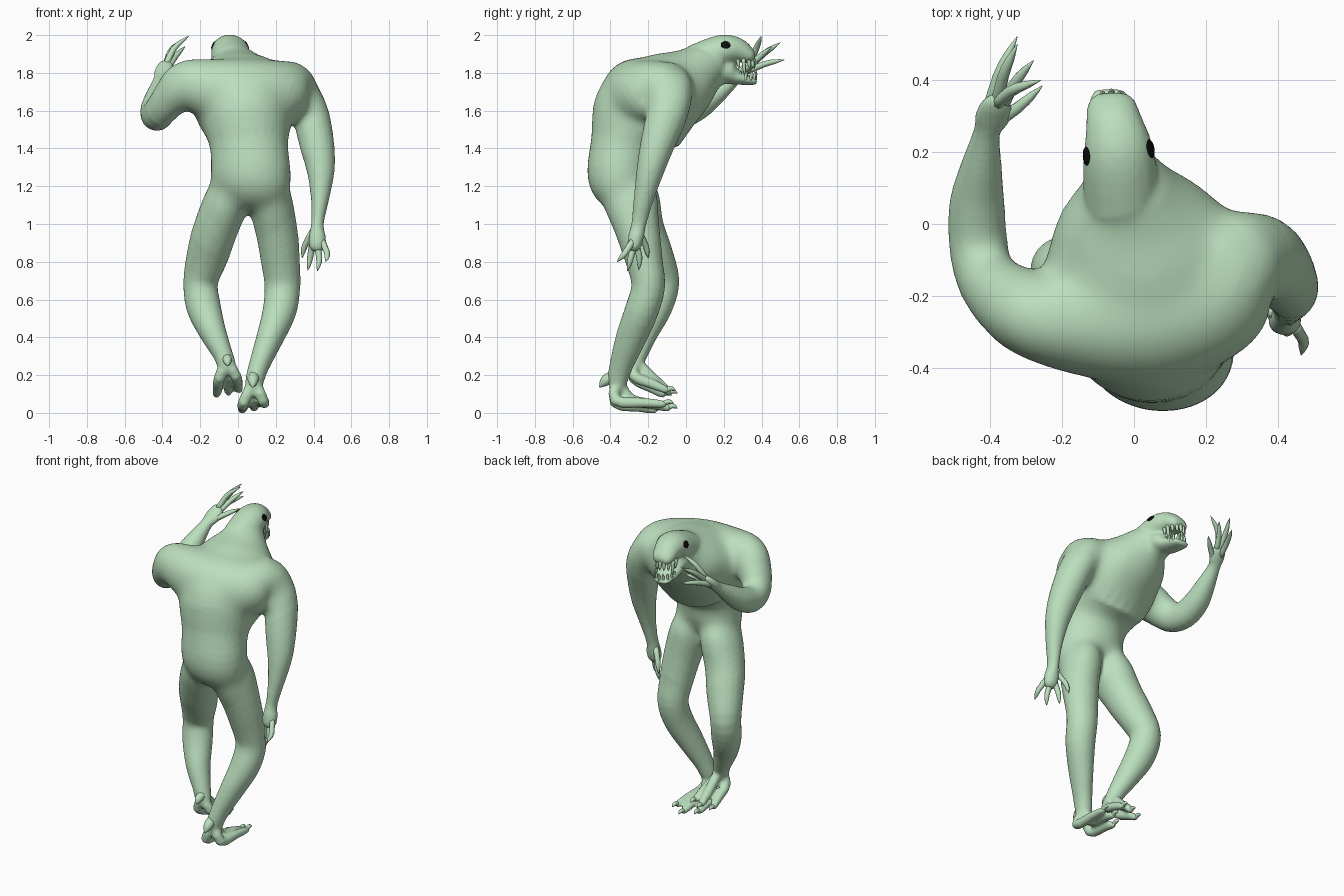
import bpy, bmesh, math
from mathutils import Vector, Matrix


def material(name, rgb):
    m = bpy.data.materials.new(name)
    m.diffuse_color = (*rgb, 1)
    return m


SKIN = material("pale green", (0.50, 0.74, 0.51))
BLACK = material("black", (0.004, 0.004, 0.004))


def finish(bm, name, mat):
    me = bpy.data.meshes.new(name)
    bmesh.ops.recalc_face_normals(bm, faces=bm.faces[:])
    for f in bm.faces:
        f.smooth = True
    bm.to_mesh(me)
    bm.free()
    me.materials.append(mat)
    ob = bpy.data.objects.new(name, me)
    bpy.context.collection.objects.link(ob)
    return ob


def spline(pts, n):
    """Catmull-Rom through tuples of equal length."""
    V = [Vector(p) for p in pts]
    out = []
    for i in range(len(V) - 1):
        a, b, c, d = V[max(i - 1, 0)], V[i], V[i + 1], V[min(i + 2, len(V) - 1)]
        for k in range(n):
            t = k / n
            out.append(0.5 * (2 * b + (c - a) * t + (2 * a - 5 * b + 4 * c - d) * t * t
                              + (3 * b - a - 3 * c + d) * t ** 3))
    return out + [V[-1]]


def tube(bm, pts, sides=18, n=3):
    """Oval tube; each point is x, y, z, half width, half depth, yaw in degrees."""
    S = spline([tuple(p) + (0,) * (6 - len(p)) for p in pts], n)
    rings = []
    for i, s in enumerate(S):
        c = Vector(s[:3])
        t = (Vector(S[min(i + 1, len(S) - 1)][:3]) - Vector(S[max(i - 1, 0)][:3])).normalized()
        yaw = math.radians(s[5])
        u = Vector((math.cos(yaw), math.sin(yaw), 0))
        u = (u - t * u.dot(t)).normalized()
        v = t.cross(u)
        rings.append([bm.verts.new(c + u * s[3] * math.cos(a) + v * s[4] * math.sin(a))
                      for a in (2 * math.pi * k / sides for k in range(sides))])
    for r, q in zip(rings, rings[1:]):
        for k in range(sides):
            j = (k + 1) % sides
            bm.faces.new((r[k], r[j], q[j], q[k]))
    bm.faces.new(rings[0][::-1])
    bm.faces.new(rings[-1])


def spike(bm, base, tip, r, bend=(0, 0, 0)):
    """Finger, claw or tooth: a bent tube tapering to a point."""
    a, b = Vector(base), Vector(tip)
    m = a.lerp(b, 0.5) + Vector(bend)
    k = a.lerp(b, 0.78) + Vector(bend) * 0.6
    tube(bm, [(*a, r, r), (*m, r * .9, r * .9), (*k, r * .65, r * .65), (*b, r * .06, r * .06)], 8, 2)


body = bmesh.new()
# hunched torso, twisted from pelvis to shoulders
tube(body, [
    (0.055, -0.30, 1.10, .06, .05, -8), (0.06, -0.325, 1.15, .19, .13, -12),
    (0.068, -0.345, 1.25, .218, .18, -12), (0.058, -0.322, 1.42, .208, .185, -5),
    (0.045, -0.25, 1.57, .255, .265, 4), (0.03, -0.12, 1.68, .29, .235, 14),
    (0.0, 0.0, 1.755, .24, .185, 18), (-0.02, 0.10, 1.83, .14, .13, 12),
    (-0.035, 0.17, 1.87, .09, .09, 8)], 28)
# shoulder girdle across the upper back
tube(body, [
    (-0.34, -0.22, 1.70, .10, .11, 90), (-0.27, -0.26, 1.74, .125, .135, 90),
    (-0.14, -0.265, 1.715, .165, .165, 90), (0.04, -0.25, 1.69, .20, .19, 90),
    (0.20, -0.20, 1.69, .19, .18, 90), (0.29, -0.12, 1.72, .15, .145, 90),
    (0.36, -0.08, 1.67, .08, .09, 90)], 24)
# skull with snout, and lower jaw
tube(body, [
    (-0.03, 0.05, 1.85, .11, .10), (-0.04, 0.16, 1.905, .103, .09),
    (-0.045, 0.22, 1.923, .095, .08), (-0.055, 0.28, 1.916, .08, .066),
    (-0.065, 0.34, 1.888, .066, .04), (-0.067, 0.362, 1.88, .04, .02)])
tube(body, [
    (-0.03, 0.08, 1.78, .10, .08), (-0.045, 0.20, 1.81, .09, .072),
    (-0.056, 0.245, 1.785, .08, .048), (-0.07, 0.35, 1.757, .057, .022),
    (-0.072, 0.376, 1.757, .035, .014)])
# hanging arm
tube(body, [
    (0.14, -0.12, 1.70, .06, .06), (0.25, -0.095, 1.755, .10, .12),
    (0.335, -0.085, 1.68, .105, .125), (0.385, -0.105, 1.57, .10, .11),
    (0.42, -0.155, 1.41, .091, .09), (0.437, -0.19, 1.28, .075, .073),
    (0.432, -0.225, 1.13, .05, .053), (0.42, -0.25, 1.0, .034, .04),
    (0.42, -0.265, 0.93, .046, .042), (0.42, -0.275, 0.88, .044, .036), (0.42, -0.278, 0.855, .025, .02)])
# raised arm
tube(body, [
    (-0.10, -0.25, 1.72, .06, .06), (-0.25, -0.265, 1.755, .11, .12),
    (-0.335, -0.225, 1.69, .11, .12), (-0.41, -0.15, 1.60, .085, .095),
    (-0.434, -0.05, 1.578, .082, .083), (-0.437, 0.06, 1.62, .077, .073),
    (-0.425, 0.16, 1.69, .058, .056), (-0.41, 0.255, 1.765, .038, .034),
    (-0.395, 0.295, 1.80, .05, .03), (-0.383, 0.33, 1.835, .046, .026), (-0.375, 0.352, 1.86, .028, .016)])
# planted leg and forward bent leg
tube(body, [
    (0.15, -0.32, 1.30, .05, .07), (0.165, -0.30, 1.16, .115, .15), (0.20, -0.26, 0.98, .116, .125),
    (0.225, -0.22, 0.80, .103, .098), (0.235, -0.20, 0.67, .095, .09),
    (0.22, -0.235, 0.54, .09, .09), (0.17, -0.29, 0.40, .073, .082),
    (0.115, -0.34, 0.26, .056, .064), (0.09, -0.36, 0.18, .05, .055),
    (0.083, -0.362, 0.125, .045, .04)])
tube(body, [
    (-0.03, -0.31, 1.30, .05, .07), (-0.05, -0.29, 1.16, .118, .15), (-0.115, -0.24, 0.98, .122, .128),
    (-0.165, -0.17, 0.82, .11, .108), (-0.198, -0.13, 0.69, .092, .096),
    (-0.182, -0.16, 0.56, .092, .088), (-0.135, -0.22, 0.43, .073, .075),
    (-0.08, -0.26, 0.31, .053, .056), (-0.06, -0.275, 0.25, .05, .045), (-0.055, -0.27, 0.22, .04, .035)])
# forked feet: each toe drops from the ankle, runs forward and ends in a claw
FEET = [
    ((0.085, -0.36, 0.18), [(0.03, -0.375, 0.055), (0.132, -0.375, 0.065)],
     [(0.022, -0.15, 0.012), (0.085, -0.08, 0.022), (0.145, -0.10, 0.045)]),
    ((-0.06, -0.275, 0.28), [(-0.098, -0.275, 0.185), (-0.012, -0.275, 0.195)],
     [(-0.115, -0.11, 0.09), (-0.05, -0.08, 0.10), (0.006, -0.09, 0.115)])]
for ankle, heels, tips in FEET:
    for i, tip in enumerate(tips):
        heel = Vector(heels[0]).lerp(Vector(heels[1]), i / 2)
        if i == 1:
            heel += Vector((0, .075, .015))
        toe = heel.lerp(Vector(tip), .55)
        tube(body, [(*ankle, .03, .03), (*heel, .031, .031), (*toe, .028, .027),
                    (*heel.lerp(Vector(tip), .9), .023, .021), (*tip, .012, .012)], 12)
body = finish(body, "body", SKIN)

# fuse the parts into one soft skin
rem = body.modifiers.new("fuse", 'REMESH')
rem.mode = 'VOXEL'
rem.voxel_size = 0.01
sm = body.modifiers.new("soften", 'SMOOTH')
sm.factor = 0.5
sm.iterations = 6
dg = bpy.context.evaluated_depsgraph_get()
fused = bpy.data.meshes.new_from_object(body.evaluated_get(dg))
body.modifiers.clear()
body.data = fused

# blend the shoulders, neck, back and hips further, fading out at the rim
bm = bmesh.new()
bm.from_mesh(fused)
JOINTS = [((0.24, -0.12, 1.75), .25), ((-0.22, -0.26, 1.75), .26), ((0.05, -0.25, 1.75), .30),
          ((0.06, -0.30, 1.16), .32), ((0.0, 0.05, 1.65), .17)]
for scale in (1.15, 1.08, 1.0, .92, .85):
    zone = [v for v in bm.verts if any((v.co - Vector(c)).length < r * scale for c, r in JOINTS)]
    for _ in range(13):
        bmesh.ops.smooth_vert(bm, verts=zone, factor=0.5, use_axis_x=True, use_axis_y=True, use_axis_z=True)
for f in bm.faces:
    f.smooth = True
bm.to_mesh(fused)
bm.free()
if not fused.materials:
    fused.materials.append(SKIN)

# fingers of the hanging hand
bm = bmesh.new()
for base, tip, bend in [
        ((0.395, -0.25, 0.96), (0.34, -0.20, 0.82), (-.012, .01, 0)),
        ((0.395, -0.265, 0.90), (0.37, -0.25, 0.755), (.0, .01, 0)),
        ((0.42, -0.275, 0.89), (0.42, -0.31, 0.75), (.01, 0, 0)),
        ((0.44, -0.275, 0.92), (0.465, -0.365, 0.80), (.018, 0, -.01))]:
    spike(bm, base, tip, .018, bend)
finish(bm, "hanging_fingers", SKIN)

# fingers of the raised hand
bm = bmesh.new()
for base, tip, bend in [
        ((-0.38, 0.285, 1.79), (-0.255, 0.385, 1.86), (-.005, -.01, 0)),
        ((-0.37, 0.32, 1.825), (-0.28, 0.455, 1.94), (-.01, .0, 0)),
        ((-0.385, 0.33, 1.835), (-0.26, 0.40, 1.995), (-.02, .005, .01)),
        ((-0.385, 0.32, 1.82), (-0.325, 0.50, 1.96), (-.01, 0, .01)),
        ((-0.41, 0.30, 1.80), (-0.325, 0.522, 1.87), (-.01, 0, .01))]:
    spike(bm, base, tip, .018, bend)
finish(bm, "raised_fingers", SKIN)

# heel spurs and toe claws
bm = bmesh.new()
spike(bm, (0.083, -0.36, 0.20), (0.078, -0.458, 0.135), .034, (0, -.005, .012))
spike(bm, (-0.058, -0.28, 0.29), (-0.055, -0.355, 0.25), .028, (0, -.005, .01))
for ankle, heels, tips in FEET:
    for x, y, z in tips:
        spike(bm, (x, y - .02, z + .004), (x, y + .035, z + .002), .014, (0, 0, .012))
finish(bm, "claws", SKIN)

# teeth around both jaws
bm = bmesh.new()
for i in range(9):
    a = math.radians(-100 + 25 * i)
    x, y = -0.063 + .058 * math.sin(a), 0.285 + .07 * math.cos(a)
    long = .08 if i in (1, 7) else .045
    spike(bm, (x, y, 1.88), (x, y + .008, 1.868 - long), .011)
    spike(bm, (x, y + .01, 1.76), (x, y + .018, 1.81), .009)
finish(bm, "teeth", SKIN)

# eyes lie on the skull surface
for side, p in (("right", (0.06, 0.212, 1.955)), ("left", (-0.15, 0.188, 1.955))):
    ok, loc, nor, _ = body.closest_point_on_mesh(Vector(p))
    bm = bmesh.new()
    rot = nor.to_track_quat('Z', 'Y').to_matrix().to_4x4()
    bmesh.ops.create_uvsphere(bm, u_segments=20, v_segments=10, radius=1,
                              matrix=Matrix.Translation(loc) @ rot @ Matrix.Diagonal((.026, .022, .0045, 1)))
    finish(bm, side + "_eye", BLACK)
